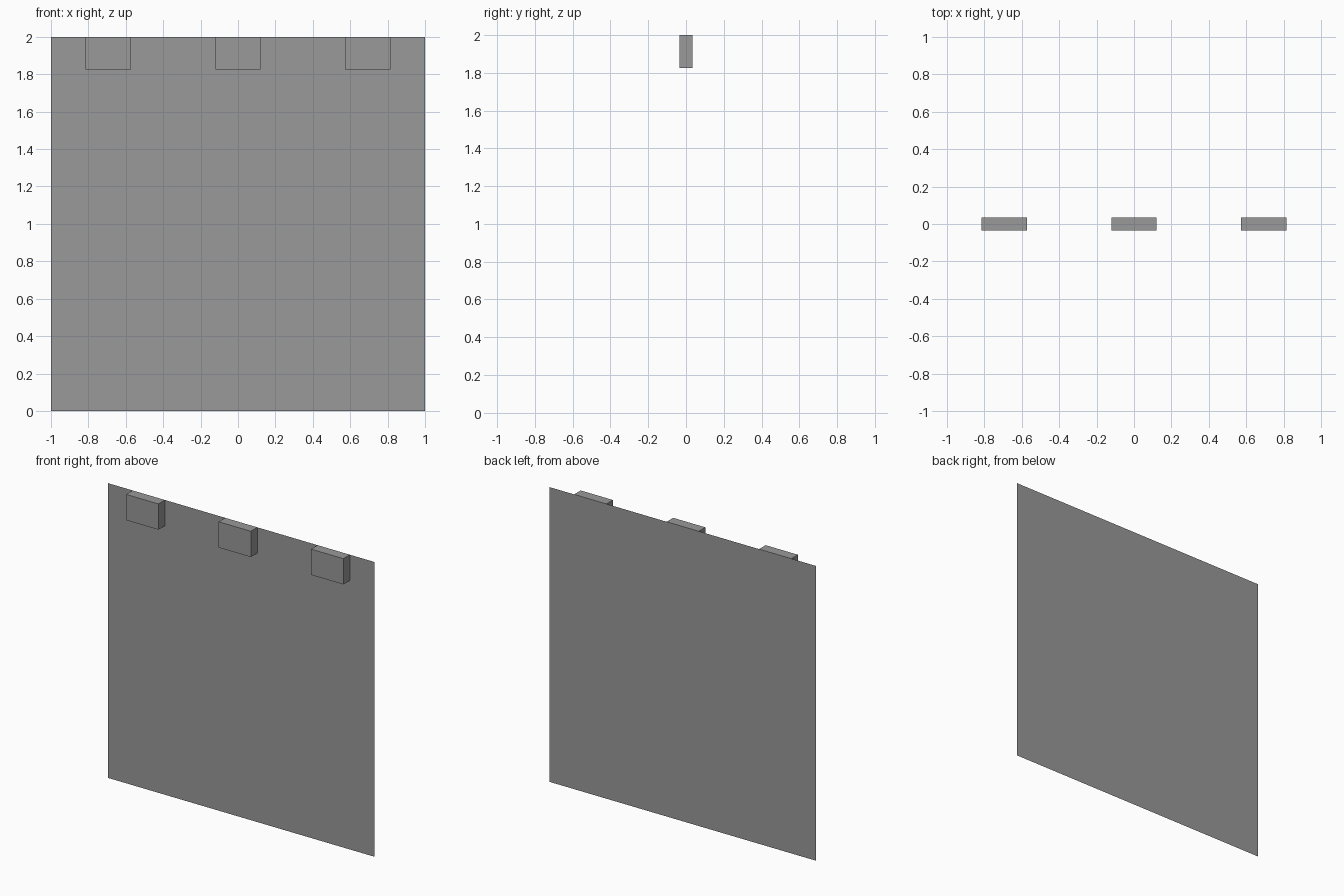
import bpy
import bmesh
from math import pi
from mathutils import Matrix

if "Cube" in bpy.data.objects:
    bpy.data.objects.remove(bpy.data.objects["Cube"])

DEPTH = 0.07                  # block thickness, front to back
TAB_W, TAB_H = 0.242, 0.175   # block width and height

dark_grey = bpy.data.materials.new("dark_grey")
dark_grey.diffuse_color = (0.32, 0.32, 0.32, 1)
dark_grey.use_nodes = True
dark_grey.node_tree.nodes["Principled BSDF"].inputs["Base Color"].default_value = dark_grey.diffuse_color


def make_object(name, bm):
    mesh = bpy.data.meshes.new(name)
    bm.to_mesh(mesh)
    bm.free()
    mesh.materials.append(dark_grey)
    obj = bpy.data.objects.new(name, mesh)
    bpy.context.collection.objects.link(obj)


# Thin square sheet, lying against the back of the blocks
bm = bmesh.new()
bmesh.ops.create_grid(bm, x_segments=1, y_segments=1, size=1,
                      matrix=Matrix.Translation((0, DEPTH / 2, 1)) @ Matrix.Rotation(pi / 2, 4, 'X'))
make_object("hanging_sheet", bm)

# Three blocks along the top edge
for name, x in (("left", -0.694), ("middle", 0.0), ("right", 0.694)):
    bm = bmesh.new()
    bmesh.ops.create_cube(bm, size=1, matrix=Matrix.Translation((x, 0, 2 - TAB_H / 2))
                          @ Matrix.Diagonal((TAB_W, DEPTH, TAB_H, 1)))
    make_object(name + "_top_block", bm)
